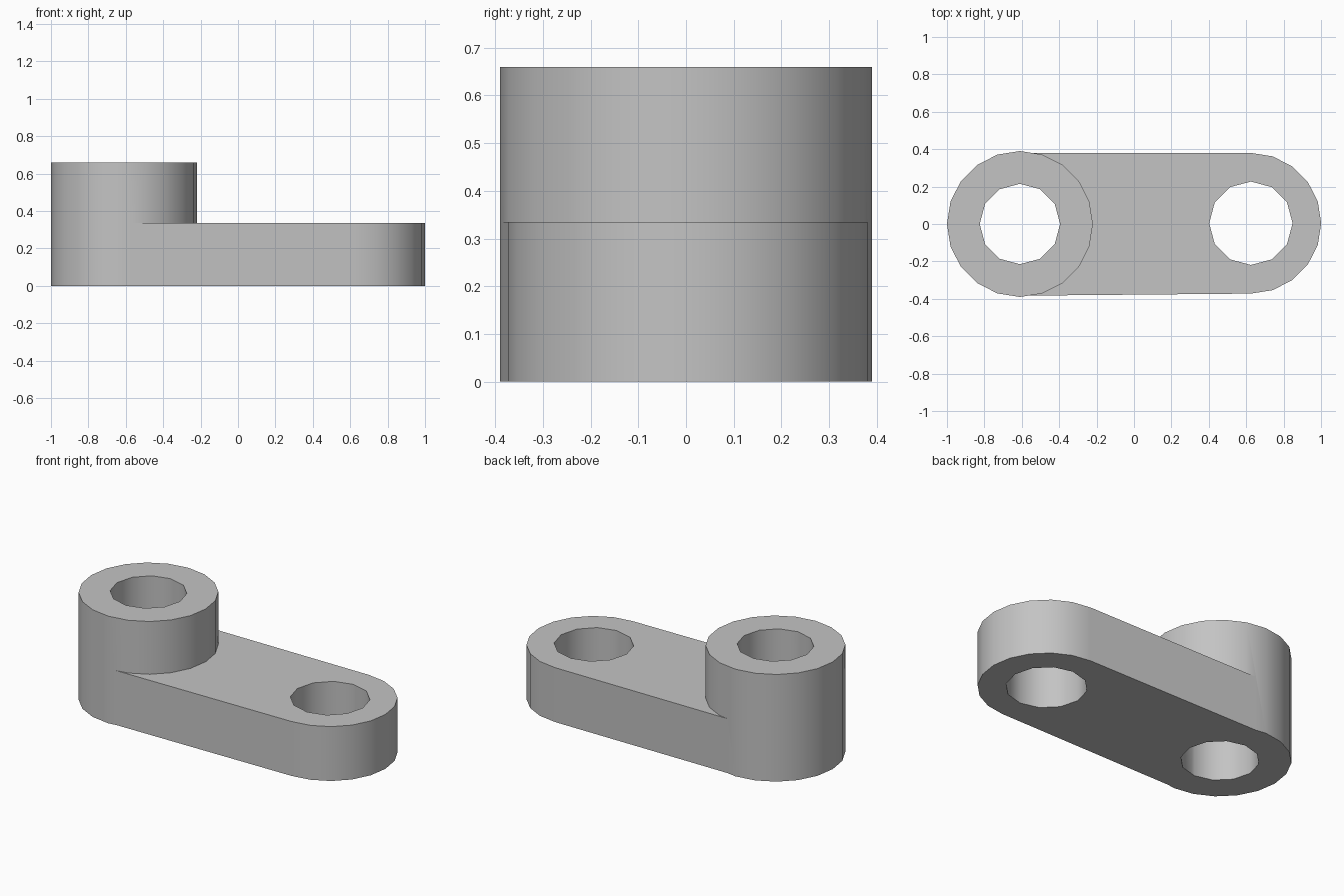
import bpy, bmesh
from math import sin, cos, pi, radians

default = bpy.data.objects.get("Cube")
if default:
    bpy.data.objects.remove(default, do_unlink=True)

BOSS = (-0.61, 0.0)
END = (0.625, 0.004)
ARM_H, BOSS_H = 0.335, 0.66

grey = bpy.data.materials.new("plain grey")
grey.use_nodes = True
grey.diffuse_color = (0.55, 0.55, 0.55, 1)
grey.node_tree.nodes["Principled BSDF"].inputs["Base Color"].default_value = (0.55, 0.55, 0.55, 1)


def arc(centre, radius, sides, start=0.0, steps=None):
    steps = sides if steps is None else steps
    return [(centre[0] + radius * cos(start + 2 * pi * i / sides),
             centre[1] + radius * sin(start + 2 * pi * i / sides)) for i in range(steps)]


def prism(name, outline, z0, z1):
    bm = bmesh.new()
    base = bm.faces.new([bm.verts.new((x, y, z0)) for x, y in outline])
    top = bmesh.ops.extrude_face_region(bm, geom=[base])["geom"]
    moved = [v for v in top if isinstance(v, bmesh.types.BMVert)]
    bmesh.ops.translate(bm, verts=moved, vec=(0, 0, z1 - z0))
    bmesh.ops.recalc_face_normals(bm, faces=bm.faces)
    mesh = bpy.data.meshes.new(name)
    bm.to_mesh(mesh)
    bm.free()
    mesh.materials.append(grey)
    obj = bpy.data.objects.new(name, mesh)
    bpy.context.collection.objects.link(obj)
    return obj


def combine(target, other, operation):
    bpy.ops.object.select_all(action="DESELECT")
    bpy.context.view_layer.objects.active = target
    target.select_set(True)
    mod = target.modifiers.new(operation.lower(), "BOOLEAN")
    mod.operation, mod.object, mod.solver = operation, other, "EXACT"
    bpy.ops.object.modifier_apply(modifier=mod.name)
    bpy.data.objects.remove(other, do_unlink=True)


# Flat arm with a rounded free end, widening slightly toward the boss
arm_outline = arc(END, 0.376, 20, -pi / 2, 11) + [(-0.58, 0.38), (-0.58, -0.383)]
lever = prism("lever_arm", arm_outline, 0, ARM_H)

# Tall round boss fused to the arm
combine(lever, prism("boss", arc(BOSS, 0.39, 20), 0, BOSS_H), "UNION")

# Through holes in the boss and the free end
for centre, radius in ((BOSS, 0.215), (END, 0.223)):
    cutter = prism("hole_cutter", arc(centre, radius, 12), -0.2, BOSS_H + 0.2)
    combine(lever, cutter, "DIFFERENCE")

bpy.ops.object.select_all(action="DESELECT")
lever.select_set(True)
bpy.context.view_layer.objects.active = lever
bpy.ops.object.shade_smooth_by_angle(angle=radians(32))
